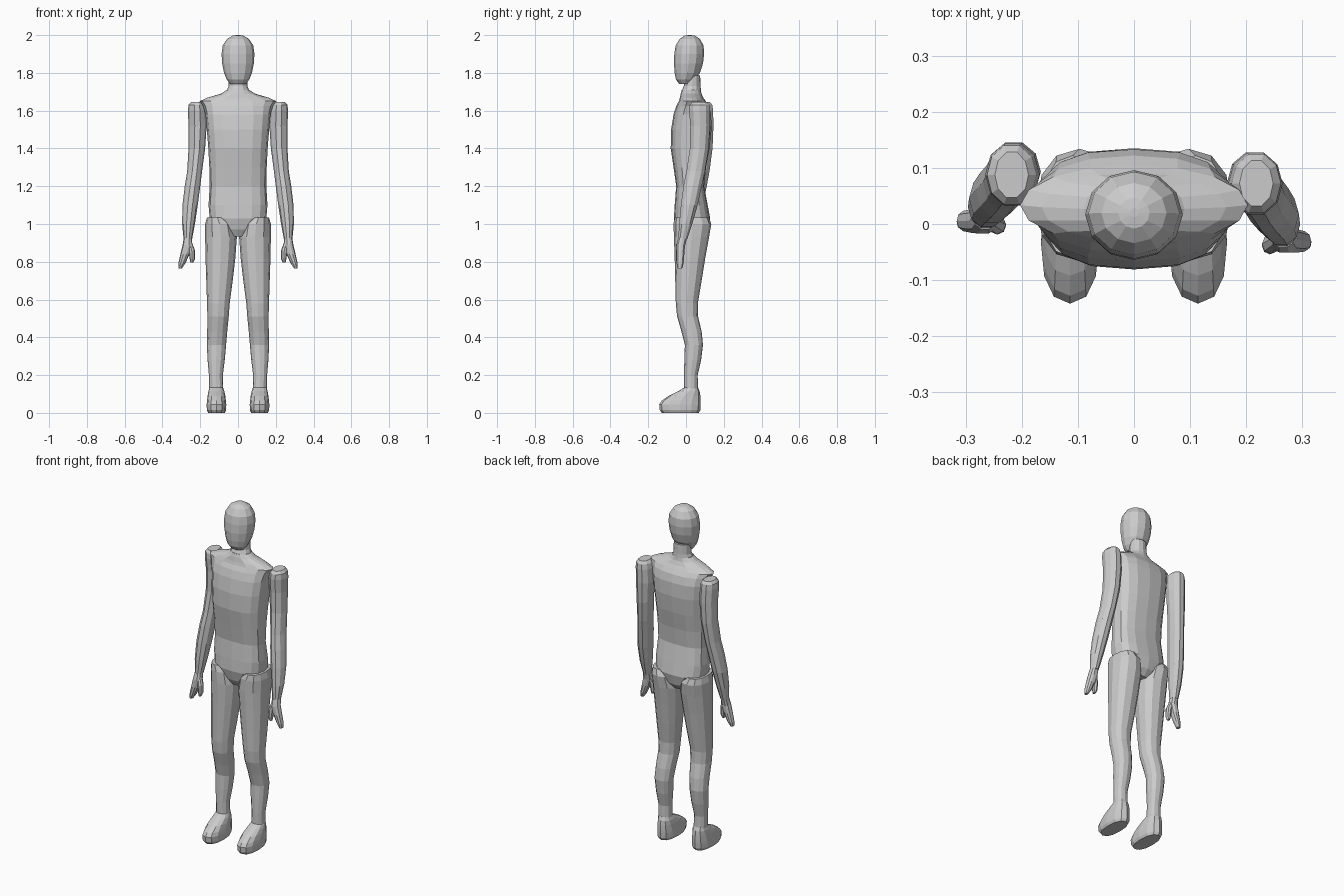
import bpy, bmesh, math


def spow(v, p):
    return math.copysign(abs(v) ** p, v)


def loft(name, sections, sides=12, p=1.0, side=1, shift=None):
    """Skin horizontal rings; section = (z, x0, x1, y0, y1[, roundness])."""
    bm = bmesh.new()
    rings = []
    for s in sections:
        z, x0, x1, y0, y1 = s[:5]
        e = s[5] if len(s) > 5 else p
        dy = shift(z) if shift else 0
        ring = []
        for i in range(sides):
            a = 2 * math.pi * i / sides
            x = (x0 + x1) / 2 + (x1 - x0) / 2 * spow(math.cos(a), e)
            y = (y0 + y1) / 2 + (y1 - y0) / 2 * spow(math.sin(a), e)
            ring.append(bm.verts.new((x * side, y + dy, z)))
        rings.append(ring)
    for a, b in zip(rings, rings[1:]):
        for i in range(sides):
            j = (i + 1) % sides
            bm.faces.new((a[i], a[j], b[j], b[i]))
    bm.faces.new(rings[0])
    bm.faces.new(rings[-1])
    bmesh.ops.recalc_face_normals(bm, faces=bm.faces)
    me = bpy.data.meshes.new(name)
    bm.to_mesh(me)
    bm.free()
    ob = bpy.data.objects.new(name, me)
    bpy.context.collection.objects.link(ob)
    return ob


def centred(rows):
    return [(r[0], -r[1], r[1]) + tuple(r[2:]) for r in rows]


# Head: egg with the chin pushed forward
loft("head", centred([
    (1.740, .040, -.035, .025), (1.765, .060, -.053, .050),
    (1.80, .074, -.060, .074), (1.85, .084, -.064, .090),
    (1.90, .087, -.062, .096), (1.945, .081, -.055, .093),
    (1.98, .058, -.034, .073), (1.997, .028, -.008, .047),
    (2.0, .008, .012, .028)]), sides=12)

# Neck
loft("neck", centred([
    (1.66, .085, -.035, .085), (1.70, .062, -.025, .080),
    (1.73, .050, -.012, .077), (1.785, .048, -.005, .075)]), sides=12)

# Torso: shoulders down to the pelvis
loft("torso", centred([
    (.935, .040, -.030, .085), (.97, .075, -.050, .115),
    (1.03, .150, -.064, .128), (1.10, .156, -.060, .115),
    (1.20, .150, -.052, .096), (1.30, .152, -.066, .106),
    (1.40, .157, -.081, .124), (1.50, .165, -.079, .135),
    (1.58, .172, -.066, .133), (1.625, .185, -.052, .122, .9),
    (1.65, .203, -.038, .105, 1), (1.668, .165, -.032, .092, 1),
    (1.690, .090, -.028, .082, 1), (1.71, .060, -.022, .078, 1)]),
    sides=16, p=.76)

leg = [(.13, .078, .153, -.010, .063), (.20, .080, .154, -.010, .062),
       (.28, .070, .161, -.009, .080), (.36, .063, .165, -.006, .090),
       (.43, .057, .163, -.024, .083), (.51, .049, .162, -.047, .064),
       (.58, .044, .164, -.054, .063), (.70, .028, .168, -.057, .083),
       (.82, .014, .172, -.060, .102), (.93, .006, .174, -.064, .122),
       (1.00, .020, .174, -.066, .134), (1.035, .055, .164, -.060, .122)]
foot = [(0, .070, .158, -.128, .068), (.015, .063, .165, -.139, .076),
        (.045, .062, .166, -.142, .078), (.065, .064, .164, -.128, .078),
        (.09, .067, .161, -.092, .076), (.115, .072, .157, -.042, .072),
        (.135, .080, .151, -.008, .063)]
arm = [(.92, .243, .288, -.042, .008), (1.00, .228, .296, -.038, .035),
       (1.10, .213, .294, -.029, .064), (1.20, .200, .282, -.016, .086),
       (1.28, .190, .269, .000, .103), (1.40, .174, .262, .018, .122),
       (1.52, .166, .262, .020, .130), (1.60, .168, .265, .014, .130),
       (1.63, .174, .262, .017, .127), (1.645, .188, .248, .030, .115)]
hand = [(.765, .297, .316, -.046, -.020), (.79, .280, .316, -.050, -.012),
        (.84, .256, .305, -.052, -.008), (.885, .242, .294, -.052, -.004),
        (.925, .244, .287, -.043, .006)]
thumb = [(.795, .238, .252, -.050, -.030), (.815, .228, .256, -.054, -.024),
         (.86, .228, .262, -.053, -.018), (.91, .246, .270, -.040, -.010)]

# Limbs on both sides; the left arm hangs slightly further back
for side, label in ((1, "right"), (-1, "left")):
    def shift(z, s=side):
        return 0 if s > 0 else .015 + .022 * (1.645 - z) / .88
    loft(label + "_leg", leg, 12, .9, side)
    loft(label + "_foot", foot, 12, .85, side)
    loft(label + "_arm", arm, 10, 1, side, shift)
    loft(label + "_hand", hand, 10, .9, side, shift)
    loft(label + "_thumb", thumb, 8, 1, side, shift)
